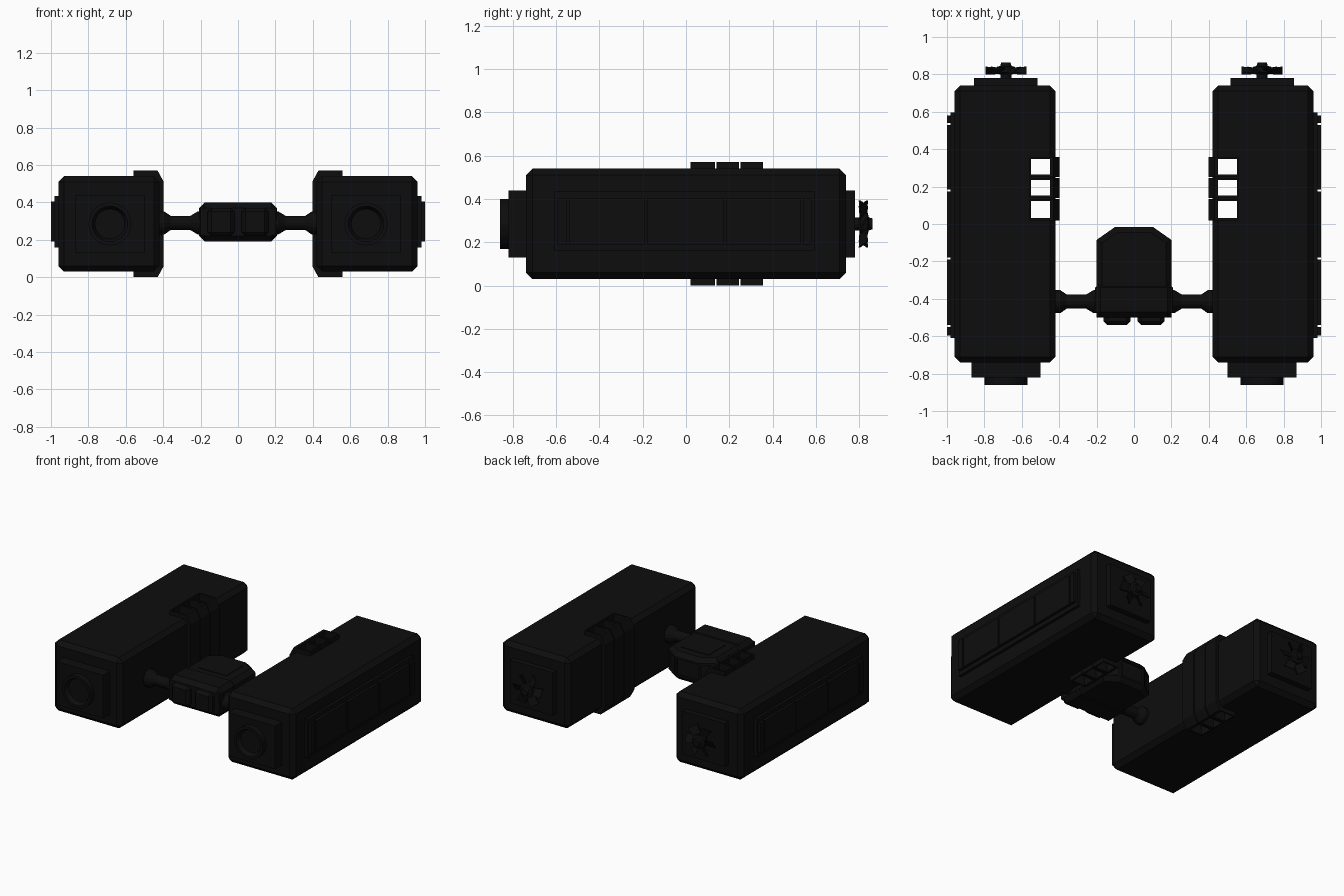
import bpy, bmesh
from math import pi, cos, sin
from mathutils import Matrix, Vector

if "Cube" in bpy.data.objects:
    bpy.data.objects.remove(bpy.data.objects["Cube"])

black = bpy.data.materials.new("hull_black")
black.diffuse_color = (0.004, 0.004, 0.004, 1)
black.use_nodes = True
black.node_tree.nodes["Principled BSDF"].inputs["Base Color"].default_value = black.diffuse_color
CX, CZ = 0.685, 0.285          # axis of the right hull


def finish(name, bm, mirror=True, cutter=None):
    bmesh.ops.recalc_face_normals(bm, faces=bm.faces)
    me = bpy.data.meshes.new(name)
    bm.to_mesh(me)
    bm.free()
    me.materials.append(black)
    ob = bpy.data.objects.new(name, me)
    bpy.context.collection.objects.link(ob)
    if cutter:
        m = ob.modifiers.new("cut", 'BOOLEAN')
        m.operation, m.object, m.solver = 'DIFFERENCE', cutter, 'EXACT'
    if mirror:
        m = ob.modifiers.new("mirror", 'MIRROR')
        m.use_mirror_merge = False
    return ob


def add_box(bm, x, y, z, bevel=0.0):
    """Box from (min, max) ranges, optionally chamfered."""
    size = Vector((x[1] - x[0], y[1] - y[0], z[1] - z[0]))
    mid = Vector((sum(x) / 2, sum(y) / 2, sum(z) / 2))
    mat = Matrix.Translation(mid) @ Matrix.Diagonal((*size, 1))
    vs = bmesh.ops.create_cube(bm, size=1, matrix=mat)["verts"]
    if bevel:
        edges = list({e for v in vs for e in v.link_edges})
        bmesh.ops.bevel(bm, geom=edges, offset=bevel, segments=1, affect='EDGES')


def box(name, x, y, z, bevel=0.0, **kw):
    bm = bmesh.new()
    add_box(bm, x, y, z, bevel)
    return finish(name, bm, **kw)


def prism(bm, pts, vec):
    """Extrude a closed outline along vec."""
    f = bm.faces.new([bm.verts.new(p) for p in pts])
    ext = bmesh.ops.extrude_face_region(bm, geom=[f], use_keep_orig=True)
    bmesh.ops.translate(bm, vec=vec, verts=[g for g in ext["geom"] if isinstance(g, bmesh.types.BMVert)])


def lathe(name, prof, axis, origin, n=24, **kw):
    """Turned part: profile of (radius, distance) along the x or y axis."""
    bm = bmesh.new()
    rings = []
    for r, d in prof:
        ring = []
        for i in range(n):
            a = 2 * pi * i / n
            u, w = r * cos(a), r * sin(a)
            p = (d, u, w) if axis == 'x' else (u, d, w)
            ring.append(bm.verts.new(Vector(p) + Vector(origin)))
        rings.append(ring)
    for a, b in zip(rings, rings[1:]):
        for i in range(n):
            bm.faces.new((a[i], a[(i + 1) % n], b[(i + 1) % n], b[i]))
    bm.faces.new(rings[0])
    bm.faces.new(rings[-1])
    return finish(name, bm, **kw)


# vertical ducts through the inner side of each hull
rib_y = [(0.02, 0.133), (0.14, 0.245), (0.252, 0.357)]
bm = bmesh.new()
for a, b in rib_y:
    add_box(bm, (0.45, 0.55), (a + 0.012, b - 0.01), (-0.2, 0.8))
ducts = finish("duct_cutter", bm, mirror=False)
ducts.hide_render = True
ducts.hide_viewport = False
ducts.display_type = 'WIRE'

# long hulls
box("hull", (0.42, 0.96), (-0.74, 0.74), (0.03, 0.54), 0.03, cutter=ducts)

# wrapped ribs with duct openings
outline = [(0.56, 0), (0.56, 0.57), (0.43, 0.57), (0.397, 0.51), (0.397, 0.06), (0.43, 0)]
for i, (a, b) in enumerate(rib_y):
    bm = bmesh.new()
    prism(bm, [(x, a, z) for x, z in outline], (0, b - a, 0))
    finish(f"rib_{i + 1}", bm, cutter=ducts)

# outer side panels
box("panel_base", (0.95, 0.98), (-0.61, 0.595), (0.16, 0.435))
bm = bmesh.new()
cuts = [-0.60, -0.545, -0.185, 0.18, 0.535, 0.585]
for a, b in zip(cuts, cuts[1:]):
    add_box(bm, (0.97, 1.0), (a + 0.005, b - 0.005), (0.19, 0.405))
finish("side_panels", bm)

# front blocks and round ports
box("front_block", (CX - 0.185, CX + 0.185), (-0.82, -0.72), (0.13, 0.44))
lathe("front_port", [(0.115, -0.80), (0.115, -0.86), (0.095, -0.86), (0.08, -0.83)],
      'y', (CX, 0, CZ))

# rear blocks and fans
box("rear_block", (CX - 0.17, CX + 0.17), (0.72, 0.78), (0.13, 0.44))
lathe("fan_hub", [(0.03, 0.76), (0.03, 0.80), (0.05, 0.81), (0.05, 0.84), (0.03, 0.845), (0.025, 0.863)],
      'y', (CX, 0, CZ), n=12)
bm = bmesh.new()
for k in range(6):
    blade = bmesh.new()
    prism(blade, [(0.03, -0.012, -0.02), (0.03, 0.010, 0.02),
                  (0.11, 0.018, 0.028), (0.11, -0.018, -0.028)], (0, 0.008, 0))
    blade.transform(Matrix.Translation((CX, 0.816, CZ)) @ Matrix.Rotation(k * pi / 3, 4, 'Y'))
    tmp = bpy.data.meshes.new("tmp")
    blade.to_mesh(tmp)
    blade.free()
    bm.from_mesh(tmp)
    bpy.data.meshes.remove(tmp)
finish("fan_blades", bm)

# connecting arms
arm = lathe("arm", [(0.062, 0.19), (0.062, 0.215), (0.038, 0.255), (0.038, 0.36), (0.062, 0.395), (0.062, 0.43)],
            'x', (0, -0.415, 0.29), n=16)

# central pod with wedge-shaped rear
bm = bmesh.new()
plan = [(-0.2, -0.5), (0.2, -0.5), (0.2, -0.085), (0.1, -0.015), (-0.1, -0.015), (-0.2, -0.085)]
prism(bm, [(x, y, 0.195) for x, y in plan], (0, 0, 0.2))
rim = [e for e in bm.edges if abs(e.verts[0].co.z - e.verts[1].co.z) < 1e-4]
bmesh.ops.bevel(bm, geom=rim, offset=0.03, segments=1, affect='EDGES')
# recessed rear windows
wins = [f for f in bm.faces if f.normal.length and abs(f.calc_center_median().z - 0.295) < 0.01
        and f.calc_center_median().y > -0.08]
bmesh.ops.recalc_face_normals(bm, faces=bm.faces)
bmesh.ops.inset_individual(bm, faces=wins, thickness=0.018)
bmesh.ops.inset_individual(bm, faces=wins, thickness=0.001, depth=-0.012)
finish("pod", bm, mirror=False)

# thicker pod collar, top hatch and front thrusters
box("pod_collar", (-0.208, 0.208), (-0.50, -0.31), (0.19, 0.4), 0.03, mirror=False)
box("pod_hatch", (-0.11, 0.11), (-0.29, -0.10), (0.38, 0.399), mirror=False)
box("pod_thruster", (0.02, 0.162), (-0.54, -0.48), (0.22, 0.37), 0.02)
